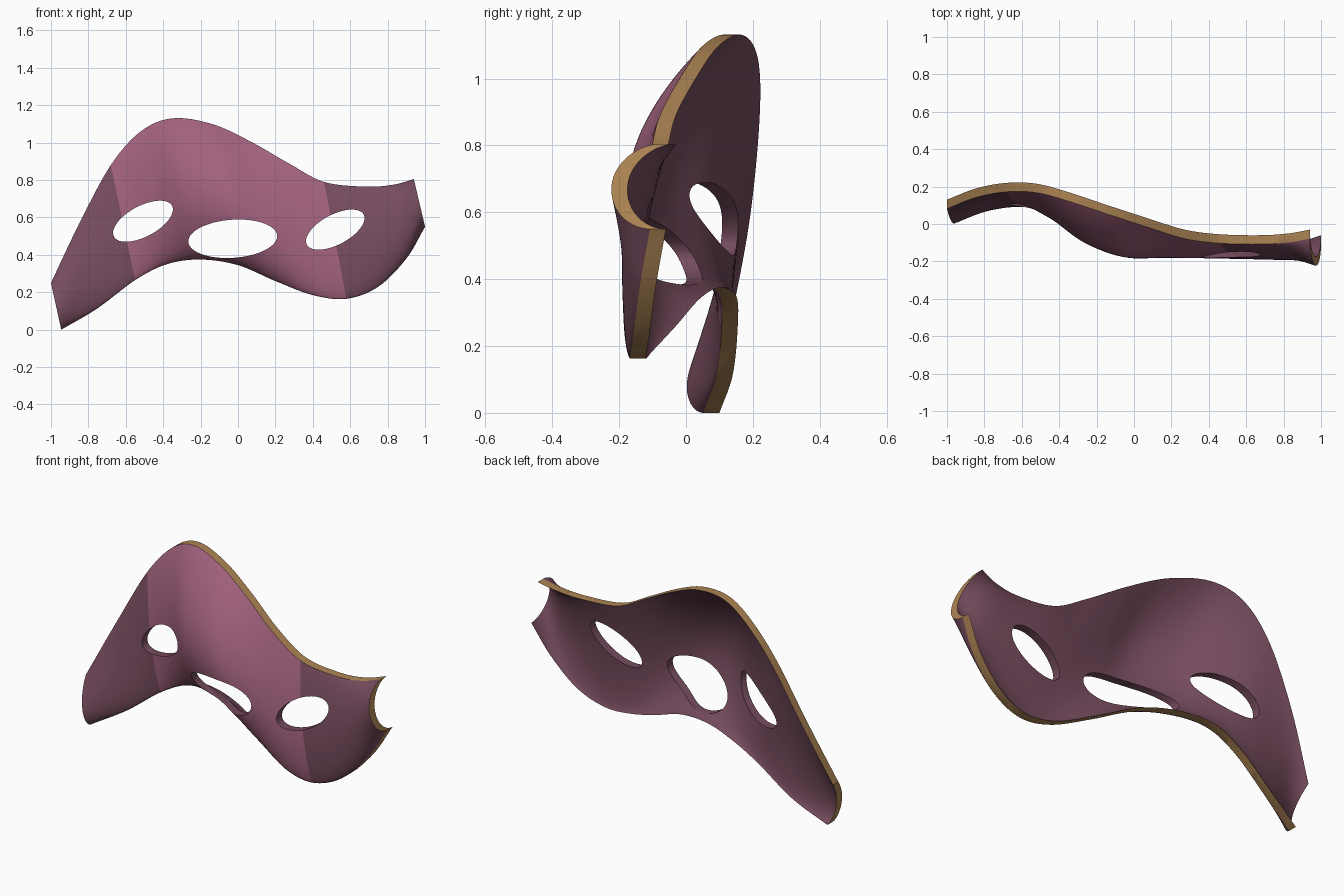
import bpy, bmesh, math
from mathutils import Vector, Matrix

if "Cube" in bpy.data.objects:
    bpy.data.objects.remove(bpy.data.objects["Cube"])

THICK = 0.048
SUB, ROWS = 8, 28


def material(name, color):
    m = bpy.data.materials.new(name)
    m.diffuse_color = (*color, 1)
    m.use_nodes = True
    m.node_tree.nodes["Principled BSDF"].inputs["Base Color"].default_value = m.diffuse_color
    return m


FRONT = material("front_mauve", (0.36, 0.122, 0.205))
DARK = material("dark_mauve", (0.18, 0.072, 0.112))
GOLD = material("gold_rim", (0.42, 0.235, 0.09))

# Columns left to right: lower x, z, back y / upper x, z, back y / bulge
STATIONS = [
    (-.945, .00, .10, -1.0, .25, .13, .06),
    (-.75, .115, .14, -.845, .575, .19, .035),
    (-.55, .265, .155, -.68, .88, .22, .038),
    (-.38, .35, .15, -.52, 1.06, .215, .105),
    (-.20, .375, .105, -.35, 1.13, .17, .185),
    (.00, .345, .045, -.14, 1.10, .10, .197),
    (.20, .26, -.03, .06, 1.01, .035, .13),
    (.40, .185, -.10, .27, .89, -.03, .06),
    (.58, .165, -.12, .46, .79, -.055, .04),
    (.75, .23, -.11, .68, .765, -.06, .052),
    (.90, .38, -.09, .83, .775, -.05, .075),
    (1.0, .55, -.06, .94, .805, -.03, .13),
]


def spline(i, f):
    """Catmull-Rom blend of the stations."""
    n = len(STATIONS) - 1
    b, c = STATIONS[i], STATIONS[i + 1]
    a = STATIONS[i - 1] if i > 0 else [2 * p - q for p, q in zip(b, c)]
    d = STATIONS[i + 2] if i + 2 <= n else [2 * p - q for p, q in zip(c, b)]
    return [q + .5 * f * (r - p + f * (2*p - 5*q + 4*r - s + f * (3*(q - r) + s - p)))
            for p, q, r, s in zip(a, b, c, d)]


def bulge(t, w):
    """Cross-section: lower curl, gentle top, rounder at both ends."""
    end = max(0, (w - .75) / .25)
    left = max(0, (.2 - w) / .2)
    peak = .44 + .08 * end - .06 * left
    s = (peak - t) / peak if t < peak else (t - peak) / (1 - peak)
    power = .68 - .15 * max(end, left) if t < peak else 1 - .45 * end
    return max(0, 1 - s * s) ** power


# Mask shell: front sheet, back sheet pushed along y, gold rim
segs = len(STATIONS) - 1
cols = segs * SUB
bm = bmesh.new()
front, back = [], []
for k in range(cols + 1):
    i = min(k // SUB, segs - 1)
    lx, lz, ly, ux, uz, uy, b = spline(i, k / SUB - i)
    fcol, bcol = [], []
    for r in range(ROWS + 1):
        t = .5 - .5 * math.cos(math.pi * r / ROWS)
        p = Vector((lx, ly, lz)).lerp(Vector((ux, uy, uz)), t)
        p.y -= b * bulge(t, k / cols)
        bcol.append(bm.verts.new(p))
        fcol.append(bm.verts.new(p - Vector((0, THICK, 0))))
    front.append(fcol)
    back.append(bcol)


def face(vs, mat):
    bm.faces.new(vs).material_index = mat


for k in range(cols):
    light = 0 if 2 <= k // SUB < 8 else 1
    for r in range(ROWS):
        for grid, mat in ((front, light), (back, 1)):
            q = [grid[k][r], grid[k+1][r], grid[k+1][r+1], grid[k][r+1]]
            face(q if grid is front else q[::-1], mat)
    for r in (0, ROWS):
        face([front[k][r], back[k][r], back[k+1][r], front[k+1][r]], 2)
for k in (0, cols):
    for r in range(ROWS):
        face([front[k][r], front[k][r+1], back[k][r+1], back[k][r]], 2)
bmesh.ops.recalc_face_normals(bm, faces=bm.faces)
mesh = bpy.data.meshes.new("mask")
bm.to_mesh(mesh)
bm.free()
for m in (FRONT, DARK, GOLD):
    mesh.materials.append(m)
mask = bpy.data.objects.new("mask", mesh)
bpy.context.collection.objects.link(mask)
bpy.context.view_layer.objects.active = mask
mask.select_set(True)


# Three oval openings cut straight through along y
def opening(x, z, a, b, tilt):
    bm = bmesh.new()
    bmesh.ops.create_cone(bm, cap_ends=True, segments=64, radius1=1, radius2=1, depth=2)
    bm.transform(Matrix.Translation((x, 0, z)) @ Matrix.Rotation(-math.radians(tilt), 4, 'Y')
                 @ Matrix.Diagonal((a, 1, b, 1)) @ Matrix.Rotation(math.pi / 2, 4, 'X'))
    me = bpy.data.meshes.new("cutter")
    bm.to_mesh(me)
    bm.free()
    me.materials.append(DARK)
    cutter = bpy.data.objects.new("cutter", me)
    cutter.hide_render = True
    bpy.context.collection.objects.link(cutter)
    mod = mask.modifiers.new("opening", 'BOOLEAN')
    mod.operation = 'DIFFERENCE'
    mod.solver = 'EXACT'
    mod.material_mode = 'TRANSFER'
    mod.object = cutter
    bpy.ops.object.modifier_apply(modifier=mod.name)
    bpy.data.objects.remove(cutter)


opening(-.508, .58, .176, .082, 28)
opening(-.028, .486, .238, .102, 4)
opening(.52, .535, .172, .08, 28)

bpy.ops.object.shade_smooth_by_angle(angle=math.radians(35))
